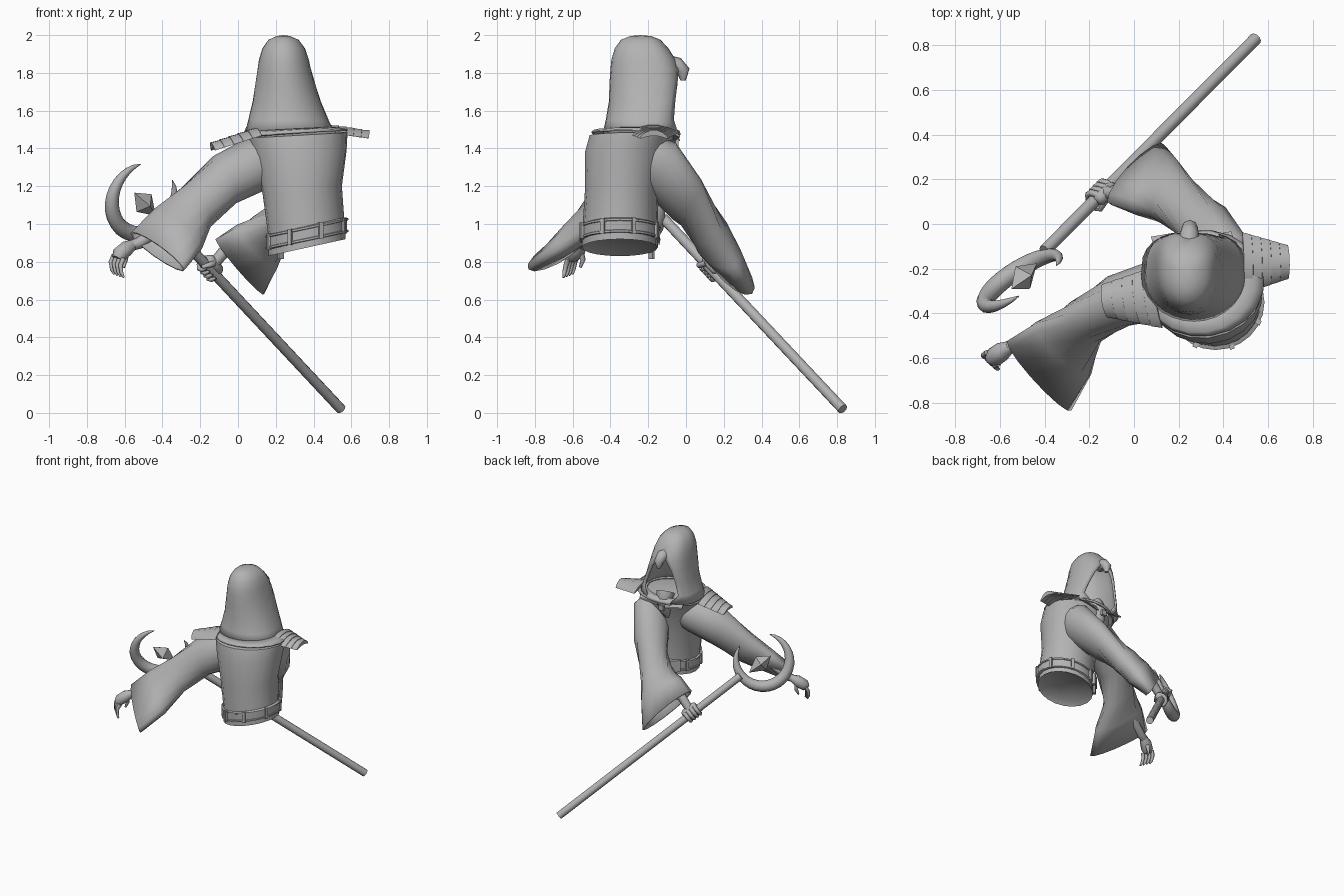
import bpy, bmesh, math
from mathutils import Vector as V

cube = bpy.data.objects.get("Cube")
if cube:
    bpy.data.objects.remove(cube, do_unlink=True)

GREY = (0.45, 0.45, 0.45, 1)
grey = bpy.data.materials.new("plain_grey")
grey.use_nodes = True
grey.diffuse_color = GREY
grey.node_tree.nodes["Principled BSDF"].inputs["Base Color"].default_value = GREY


def finish(name, bm, thick=0, angle=62):
    """Turn a bmesh into a shaded, coloured object."""
    bmesh.ops.remove_doubles(bm, verts=bm.verts, dist=0.0005)
    bmesh.ops.recalc_face_normals(bm, faces=bm.faces)
    me = bpy.data.meshes.new(name)
    bm.to_mesh(me)
    bm.free()
    me.materials.append(grey)
    ob = bpy.data.objects.new(name, me)
    bpy.context.collection.objects.link(ob)
    bpy.ops.object.select_all(action='DESELECT')
    ob.select_set(True)
    bpy.context.view_layer.objects.active = ob
    bpy.ops.object.shade_smooth_by_angle(angle=math.radians(angle))
    if thick:
        mod = ob.modifiers.new("thickness", 'SOLIDIFY')
        mod.thickness = thick
    return ob


def loft(name, rings, closed=True, caps=(True, True), thick=0, angle=62):
    """Skin a list of point rings."""
    bm = bmesh.new()
    rows = [[bm.verts.new(p) for p in ring] for ring in rings]
    n = len(rows[0])
    for lo, hi in zip(rows, rows[1:]):
        for i in range(n if closed else n - 1):
            j = (i + 1) % n
            bm.faces.new((lo[i], lo[j], hi[j], hi[i]))
    if caps[0]:
        bm.faces.new(rows[0])
    if caps[1]:
        bm.faces.new(rows[-1])
    return finish(name, bm, thick, angle)


def ellipse(c, a, b, n=20):
    c, a, b = V(c), V(a), V(b)
    return [c + a * math.cos(2 * math.pi * i / n) + b * math.sin(2 * math.pi * i / n) for i in range(n)]


def path_dirs(pts):
    return [(pts[min(i + 1, len(pts) - 1)] - pts[max(i - 1, 0)]).normalized() for i in range(len(pts))]


def tube(name, pts, radii, ref, n=8):
    """Round tube of changing radius along a path."""
    pts, ref = [V(p) for p in pts], V(ref)
    rings = []
    for p, d, r in zip(pts, path_dirs(pts), radii):
        a = d.cross(ref).normalized()
        rings.append(ellipse(p, a * r, d.cross(a) * r, n))
    return loft(name, rings)


def sleeve(name, spec):
    """Flattened sleeve from centres, long half axes and half widths."""
    pts = [V(c) for c, a, w in spec]
    rings = [ellipse(c, a, d.cross(V(a)).normalized() * w, 14)
             for (c, a, w), d in zip(spec, path_dirs(pts))]
    return loft(name, rings, caps=(True, False), thick=0.012)


def box(name, c, x, y, z):
    """Box from a centre and three half-axis vectors."""
    bm = bmesh.new()
    bmesh.ops.create_cube(bm, size=2)
    for v in bm.verts:
        v.co = V(c) + V(x) * v.co.x + V(y) * v.co.y + V(z) * v.co.z
    return finish(name, bm)


# Torso robe, waist tilted sideways
loft("torso", [
    ellipse((0.365, -0.35, 0.90), (0.17, 0, 0.04), (0, 0.165, 0)),
    ellipse((0.365, -0.35, 0.875), (0.205, 0, 0.045), (0, 0.2, 0)),
    ellipse((0.365, -0.35, 0.95), (0.2, 0, 0.045), (0, 0.2, 0)),
    ellipse((0.34, -0.34, 1.18), (0.21, 0.01, 0.02), (0, 0.195, 0)),
    ellipse((0.325, -0.315, 1.38), (0.25, 0.02, 0.01), (-0.02, 0.22, 0)),
    ellipse((0.315, -0.285, 1.47), (0.265, 0.03, 0.015), (-0.02, 0.225, 0)),
    ellipse((0.29, -0.26, 1.49), (0.17, 0.02, 0.01), (-0.02, 0.15, 0))])

# Belt with loops, buckle and hanging strap
WAIST = V((0.365, -0.35, 0))


def waist_ring(z, r):
    return ellipse(WAIST + V((0, 0, z)), (r, 0, 0.045), (0, r - 0.005, 0), 24)


loft("belt", [waist_ring(0.91, 0.2), waist_ring(0.912, 0.213),
              waist_ring(0.985, 0.213), waist_ring(0.99, 0.2)], caps=(False, False))
for z in (0.918, 0.98):
    loft("belt_edge", [waist_ring(z - 0.008, 0.212), waist_ring(z - 0.005, 0.219),
                       waist_ring(z + 0.005, 0.219), waist_ring(z + 0.008, 0.212)], caps=(False, False))
for k in range(8):
    t = math.radians(20 + 45 * k)
    out, side = V((math.cos(t), math.sin(t), 0)), V((-math.sin(t), math.cos(t), 0))
    box("belt_loop", WAIST + out * 0.213 + V((0, 0, 0.95 + 0.045 * out.x)),
        out * 0.01, side * 0.011, V((0, 0, 0.042)))
out, side = V((-0.64, 0.77, 0)), V((-0.77, -0.64, 0))
buckle = WAIST + out * 0.218 + V((0, 0, 0.92))
box("buckle", buckle, out * 0.012, side * 0.04, V((0, 0, 0.045)))
box("hanging_strap", buckle + V((0, 0, -0.045)), out * 0.008, side * 0.016, V((0, 0, 0.06)))

# Thin mantle under the hood
loft("mantle", [
    ellipse((0.27, -0.24, 1.507), (0.2, 0.03, 0.01), (-0.02, 0.165, 0)),
    ellipse((0.29, -0.26, 1.495), (0.245, 0.035, 0.015), (-0.03, 0.225, -0.005)),
    ellipse((0.305, -0.265, 1.48), (0.275, 0.04, 0.02), (-0.04, 0.235, -0.01))],
    caps=(False, False), thick=0.01)


# Hood with a pointed opening facing +y
def hood_ring(z, cx, cy, rx, ry, half_open):
    pts = []
    for i in range(25):
        t = math.radians(90 + half_open + (360 - 2 * half_open) * i / 24)
        x, y = math.cos(t), math.sin(t)
        if y > 0:
            y = y ** 0.6
        pts.append(V((cx + rx * x, cy + ry * y, z)))
    return pts


loft("hood", [hood_ring(*r) for r in (
    (1.485, 0.272, -0.235, 0.24, 0.205, 25), (1.55, 0.267, -0.225, 0.213, 0.2, 46),
    (1.65, 0.258, -0.215, 0.18, 0.193, 44), (1.75, 0.25, -0.215, 0.157, 0.19, 33),
    (1.82, 0.245, -0.218, 0.142, 0.182, 16), (1.87, 0.243, -0.225, 0.132, 0.17, 0),
    (1.93, 0.242, -0.235, 0.113, 0.142, 0), (1.975, 0.241, -0.24, 0.08, 0.105, 0),
    (1.995, 0.24, -0.24, 0.035, 0.055, 0), (2.0, 0.24, -0.24, 0.0002, 0.0002, 0))],
    closed=False, caps=(False, False), thick=0.015, angle=50)
tube("hood_peak", [(0.245, -0.1, 1.85), (0.248, -0.045, 1.84), (0.25, -0.015, 1.81), (0.25, -0.015, 1.76)],
     (0.045, 0.042, 0.036, 0.014), (1, 0, 0))

# Throat wrap, clasp and lapels
tube("throat_wrap", [(0.27, -0.13, 1.52), (0.26, -0.1, 1.47), (0.25, -0.1, 1.39), (0.25, -0.12, 1.33)],
     (0.07, 0.06, 0.04, 0.015), (1, 0, 0))
box("clasp", (0.25, -0.05, 1.43), (0.02, 0, 0), (0, 0.01, 0), (0, 0, 0.02))
for s in (-1, 1):
    box("lapel", (0.265 + 0.11 * s, -0.075, 1.47), (0.07, 0.012, 0.01 * s), (-0.01, 0.03, -0.015), (0, 0, 0.006))


# Ridged, arched shoulder pads
def pad(name, inner, outer, wide, narrow, turn):
    inner, outer, rings = V(inner), V(outer), []
    d = (outer - inner).normalized()
    side = V((turn, 1, 0)).normalized()
    up = d.cross(side).normalized()
    up *= 1 if up.z > 0 else -1
    steps, n = 5, 14
    for i in range(steps):
        for t, lift in ((i / steps, 0.75), ((i + 0.97) / steps, 1.0)):
            w = (wide + (narrow - wide) * t) * (0.94 + 0.06 * lift)
            ring = ellipse(inner.lerp(outer, t), side * w, up * 0.016 * lift, n)
            rings.append([p + up * (0.008 - 0.03 * math.cos(2 * math.pi * k / n) ** 2)
                          for k, p in enumerate(ring)])
    loft(name, rings, angle=30)


pad("left_shoulder_pad", (0.49, -0.175, 1.505), (0.695, -0.17, 1.475), 0.14, 0.075, -0.02)
pad("right_shoulder_pad", (0.1, -0.33, 1.49), (-0.14, -0.345, 1.41), 0.14, 0.075, -0.15)

# Wide sleeves
sleeve("right_sleeve", (
    ((0.2, -0.29, 1.33), (-0.045, 0, 0.12), 0.12),
    ((0.09, -0.3, 1.315), (-0.045, 0, 0.14), 0.135),
    ((-0.07, -0.345, 1.235), (-0.06, 0, 0.125), 0.12),
    ((-0.22, -0.44, 1.09), (-0.075, 0.04, 0.105), 0.1),
    ((-0.32, -0.56, 0.97), (-0.13, 0.11, 0.1), 0.08),
    ((-0.425, -0.68, 0.855), (-0.145, 0.155, 0.095), 0.06)))
sleeve("left_sleeve", (
    ((0.38, -0.26, 1.38), (-0.06, -0.06, -0.1), 0.1),
    ((0.4, -0.135, 1.3), (-0.07, -0.08, -0.12), 0.125),
    ((0.31, 0.005, 1.13), (-0.07, -0.08, -0.09), 0.105),
    ((0.17, 0.115, 0.97), (-0.09, -0.085, 0.03), 0.1),
    ((0.1, 0.165, 0.88), (-0.11, -0.1, 0.1), 0.1),
    ((0.01, 0.225, 0.775), (-0.13, -0.125, 0.145), 0.075)))

# Open right hand
tube("right_forearm", [(-0.38, -0.5, 1.0), (-0.52, -0.54, 0.9), (-0.565, -0.555, 0.885)],
     (0.04, 0.032, 0.028), (0, 0, 1))
tube("right_palm", [(-0.555, -0.55, 0.89), (-0.59, -0.57, 0.87), (-0.625, -0.595, 0.84), (-0.64, -0.605, 0.815)],
     (0.028, 0.043, 0.044, 0.03), (0, 0, 1))
for i in range(4):
    base = V((-0.632, -0.6, 0.825)) + V((0.017, -0.016, -0.006)) * (i - 1.5)
    tube("right_finger", [base, base + V((-0.016, -0.012, -0.035)), base + V((-0.01, -0.02, -0.075)),
                          base + V((0.002, -0.025, -0.1))], (0.014, 0.013, 0.011, 0.006), (1, 0, 0), 6)
tube("right_thumb", [(-0.59, -0.56, 0.86), (-0.595, -0.545, 0.81), (-0.605, -0.56, 0.77)],
     (0.018, 0.014, 0.007), (1, 0, 0), 6)

# Staff
foot, head = V((0.545, 0.83, 0.02)), V((-0.4, -0.12, 1.03))
S = (head - foot).normalized()
tube("staff", [foot, head], (0.028, 0.028), (0, 0, 1), 10)

# Crescent head and floating crystal
C = V((-0.502, -0.254, 1.135))
G = V((0.64, 0.17, 0.75))
G = (G - S * G.dot(S)).normalized()
N = S.cross(G)
arc, radii = [], []
for i in range(25):
    t = math.radians(53 + 287 * i / 24)
    arc.append(C + (G * math.cos(t) + S * math.sin(t)) * 0.195)
    radii.append(0.002 + 0.041 * math.sin(math.pi * i / 24) ** 0.7)
tube("crescent", arc, radii, N, 10)
mid = C + V((0.01, 0.02, -0.03))
loft("crystal", [ellipse(mid + S * h, G * r, N * r, 4) for h, r in ((-0.1, 0.001), (0.01, 0.062), (0.1, 0.001))],
     angle=10)

# Left hand gripping the staff from above
grip = foot.lerp(head, 0.735)
back = V((0.5, 0.05, 1))
back = (back - S * back.dot(S)).normalized()
side = S.cross(back)
tube("left_forearm", [(0.06, 0.18, 0.93), (-0.06, 0.14, 0.87), grip + back * 0.04], (0.04, 0.034, 0.03), (0, 1, 0))
tube("left_palm", [grip + back * 0.03 + S * h for h in (-0.065, -0.045, 0.04, 0.06)],
     (0.018, 0.032, 0.034, 0.02), back)
for i in range(4):
    at = grip + S * (0.029 * (i - 1.5))
    tube("left_finger", [at + (back * math.cos(t) + side * math.sin(t)) * 0.04
                         for t in (math.radians(40 * k) for k in range(7))],
         (0.015, 0.016, 0.016, 0.015, 0.014, 0.013, 0.007), S, 6)
tube("left_thumb", [grip + back * 0.03 - side * 0.025 + S * 0.02, grip - side * 0.045 + S * 0.05,
                    grip - back * 0.03 - side * 0.025 + S * 0.065], (0.017, 0.015, 0.008), S, 6)
